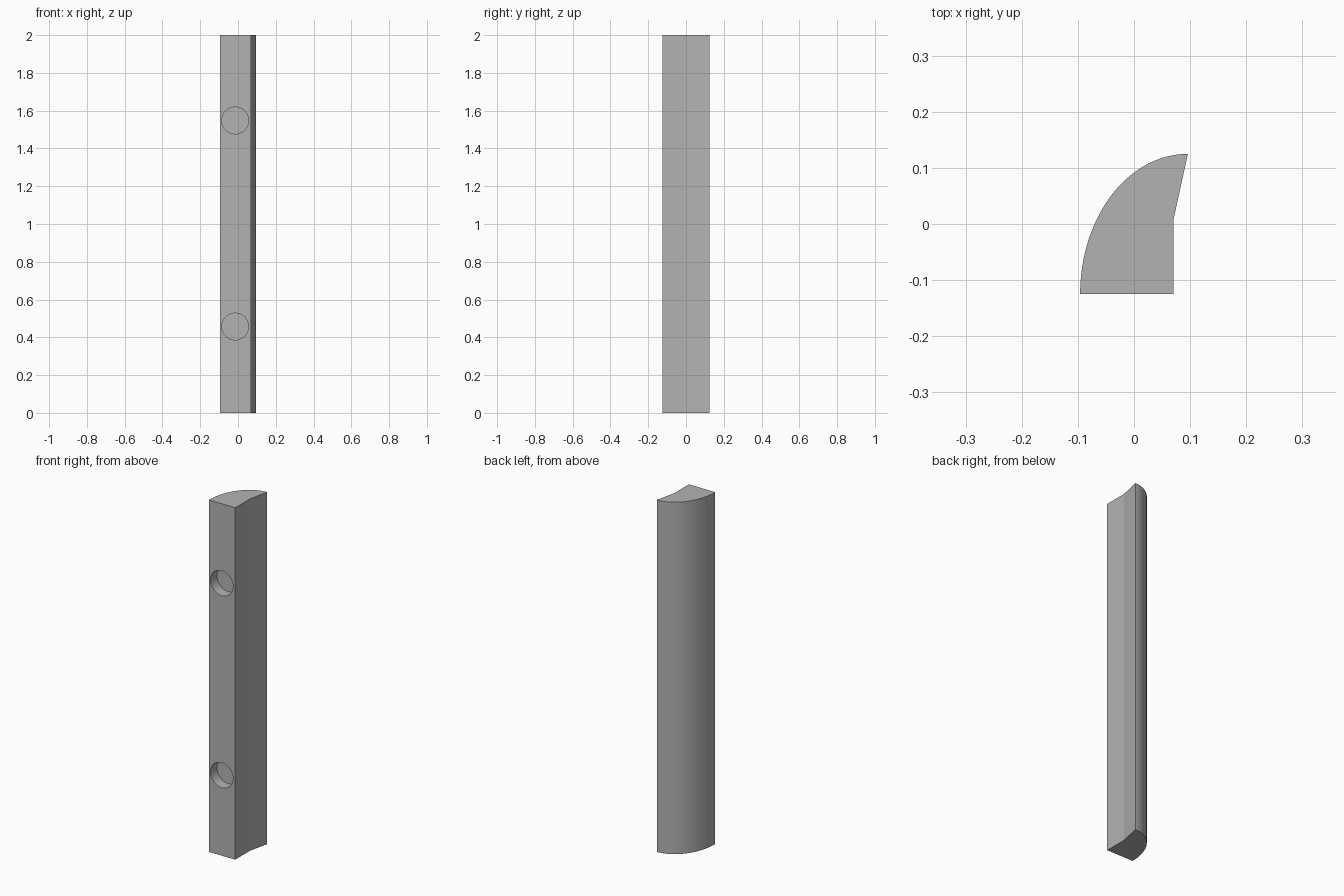
import bpy, bmesh, math

cube = bpy.data.objects.get("Cube")
if cube:
    bpy.data.objects.remove(cube, do_unlink=True)

# Single grey material
grey = bpy.data.materials.new("plain_grey")
grey.use_nodes = True
colour = (0.45, 0.45, 0.45, 1)
grey.diffuse_color = colour
grey.node_tree.nodes["Principled BSDF"].inputs["Base Color"].default_value = colour

HEIGHT = 2.0
FRONT, BACK = -0.125, 0.125
LEFT, RIGHT = -0.096, 0.096
SIDE = 0.07
HOLE_X, HOLE_RADIUS, HOLE_DEPTH = -0.015, 0.071, 0.06
ARC_STEPS = 40


def add_object(name, bm):
    bmesh.ops.recalc_face_normals(bm, faces=bm.faces)
    mesh = bpy.data.meshes.new(name)
    bm.to_mesh(mesh)
    bm.free()
    mesh.materials.append(grey)
    obj = bpy.data.objects.new(name, mesh)
    bpy.context.collection.objects.link(obj)
    return obj


# Handle bar: quarter-ellipse back, flat front, hooked finger side
profile = [(SIDE, FRONT), (SIDE, 0.006)]
for i in range(ARC_STEPS + 1):
    a = math.pi / 2 * (1 + i / ARC_STEPS)
    profile.append((RIGHT + (RIGHT - LEFT) * math.cos(a),
                    FRONT + (BACK - FRONT) * math.sin(a)))
bm = bmesh.new()
base = bm.faces.new([bm.verts.new((x, y, 0)) for x, y in profile])
top = bmesh.ops.extrude_face_region(bm, geom=[base])["geom"]
bmesh.ops.translate(bm, vec=(0, 0, HEIGHT),
                    verts=[v for v in top if isinstance(v, bmesh.types.BMVert)])
handle = add_object("handle_bar", bm)
bpy.context.view_layer.objects.active = handle
handle.select_set(True)

# Two round blind holes in the front face
for z in (0.457, 1.548):
    bm = bmesh.new()
    bmesh.ops.create_cone(bm, cap_ends=True, segments=64, radius1=HOLE_RADIUS,
                          radius2=HOLE_RADIUS, depth=2 * HOLE_DEPTH)
    cutter = add_object("hole_cutter", bm)
    cutter.hide_render = True
    cutter.rotation_euler.x = math.pi / 2
    cutter.location = (HOLE_X, FRONT, z)
    cut = handle.modifiers.new("hole", 'BOOLEAN')
    cut.operation = 'DIFFERENCE'
    cut.solver = 'EXACT'
    cut.object = cutter
    bpy.context.view_layer.update()
    bpy.ops.object.modifier_apply(modifier=cut.name)
    bpy.data.objects.remove(cutter, do_unlink=True)

# Smooth curved back and hole walls, crisp edges elsewhere
bpy.ops.object.shade_smooth_by_angle(angle=math.radians(9))
